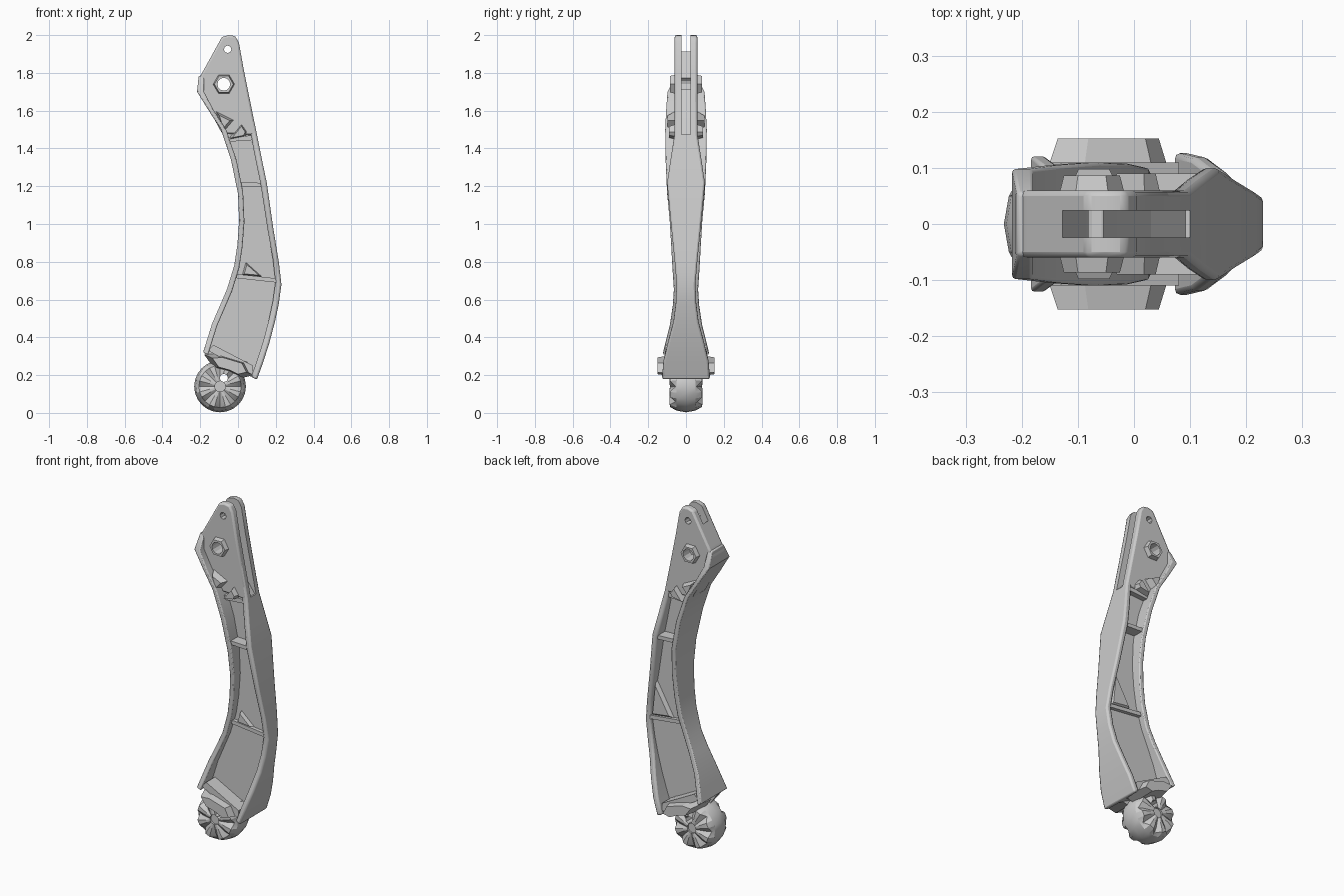
import bpy, bmesh, math
from mathutils import Vector

cube = bpy.data.objects.get("Cube")
if cube:
    bpy.data.objects.remove(cube, do_unlink=True)

grey = bpy.data.materials.new("plain grey")
grey.use_nodes = True
grey.diffuse_color = (0.6, 0.6, 0.6, 1)
grey.node_tree.nodes["Principled BSDF"].inputs["Base Color"].default_value = (0.6, 0.6, 0.6, 1)


def loft(name, rings, bevel=0.0, closed=False, smooth=True):
    """Skin a row of equal rings of points; cap the ends unless closed."""
    bm = bmesh.new()
    vs = [[bm.verts.new(p) for p in r] for r in rings]
    n = len(rings[0])
    for a, b in zip(vs, vs[1:] + (vs[:1] if closed else [])):
        for i in range(n):
            j = (i + 1) % n
            bm.faces.new((a[i], a[j], b[j], b[i]))
    if not closed:
        bm.faces.new(vs[0])
        bm.faces.new(vs[-1])
    bmesh.ops.recalc_face_normals(bm, faces=bm.faces)
    me = bpy.data.meshes.new(name)
    bm.to_mesh(me)
    bm.free()
    me.materials.append(grey)
    ob = bpy.data.objects.new(name, me)
    bpy.context.collection.objects.link(ob)
    if smooth:
        bpy.ops.object.select_all(action='DESELECT')
        ob.select_set(True)
        bpy.context.view_layer.objects.active = ob
        bpy.ops.object.shade_smooth_by_angle(angle=math.radians(30))
    if bevel:
        m = ob.modifiers.new("Soft edges", 'BEVEL')
        m.width, m.segments, m.angle_limit = bevel, 2, math.radians(40)
    return ob


def plate(name, outline, y0, y1, shrink=1.0, **kw):
    """Extrude an x-z outline from y0 to y1, optionally tapered."""
    cx = sum(p[0] for p in outline) / len(outline)
    cz = sum(p[1] for p in outline) / len(outline)
    far = [(cx + (x - cx) * shrink, y1, cz + (z - cz) * shrink) for x, z in outline]
    return loft(name, [[(x, y0, z) for x, z in outline], far], **kw)


def circle(x, z, r, n):
    return [(x + r * math.cos(math.tau * i / n), z + r * math.sin(math.tau * i / n)) for i in range(n)]


def cut(target, cutter):
    cutter.hide_render = True
    cutter.hide_set(True)
    m = target.modifiers.new("Cut", 'BOOLEAN')
    m.operation, m.object, m.solver = 'DIFFERENCE', cutter, 'EXACT'


# Stations up the arm: inner edge, outer edge, half width of each flange
stations = [
    ((-.185, .32), (.10, .175), .122, .127),
    ((-.163, .39), (.134, .27), .105, .119),
    ((-.138, .47), (.166, .37), .085, .095),
    ((-.095, .57), (.195, .48), .07, .066),
    ((-.058, .656), (.216, .577), .064, .054),
    ((-.02, .78), (.23, .68), .072, .05),
    ((-.003, .89), (.216, .80), .078, .06),
    ((.006, 1.02), (.188, .97), .086, .077),
    ((0, 1.16), (.152, 1.22), .10, .10),
    ((-.037, 1.34), (.127, 1.34), .108, .082),
    ((-.09, 1.5), (.10, 1.475), .11, .06),
]


def inward(s, d):
    """Point a distance d in from the inner edge, or from the outer edge if negative."""
    a, b = Vector(s[0]), Vector(s[1])
    return (a if d > 0 else b) + (b - a).normalized() * d


def section(p, q, h):
    return [(p[0], -h, p[1]), (q[0], -h, q[1]), (q[0], h, q[1]), (p[0], h, p[1])]


# Flanges and web of the I-beam, fading into the head at the top
inner = [section(s[0], inward(s, .029), s[2]) for s in stations]
inner += [section((-.155, 1.60), (-.13, 1.605), .105), section((-.217, 1.70), (-.18, 1.70), .098),
          section((-.208, 1.785), (-.18, 1.785), .055)]
loft("inner_flange", inner, bevel=.006)
outer = [section(inward(s, -.034), s[1], s[3]) for s in stations]
outer += [section((.04, 1.65), (.0645, 1.65), .059), section((.01, 1.81), (.031, 1.81), .058)]
outer_flange = loft("outer_flange", outer, bevel=.01)
loft("web", [section(inward(s, .015), inward(s, -.015), .027) for s in stations])

# Fork head with slot and two pin holes
head = plate("fork_head", [(-.085, 1.99), (-.19, 1.80), (-.212, 1.76), (-.212, 1.70), (-.15, 1.6),
                           (-.085, 1.48), (.10, 1.47), (.03, 1.82), (.005, 1.96), (-.015, 1.995), (-.05, 2.0)],
             -.06, .06, bevel=.01)
slot = plate("slot_cutter", [(-.13, 2.1), (-.13, 1.92), (-.085, 1.78), (-.03, 1.66), (.03, 1.56),
                             (.092, 1.475), (.3, 1.475), (.3, 2.1)], -.024, .024, smooth=False)
cut(head, slot)
cut(outer_flange, slot)
cut(head, plate("pivot_cutter", circle(-.075, 1.74, .034, 12), -.2, .2, smooth=False))
cut(head, plate("pin_cutter", circle(-.055, 1.925, .02, 8), -.2, .2, smooth=False))


# Ribs across the pockets
def rib(name, p, q, w, h):
    plate(name, [p, q, (q[0], q[1] + w), (p[0], p[1] + w)], -h, h, smooth=False)


rib("lower_rib", (-.025, .715), (.205, .69), .022, .048)
rib("middle_rib", (.01, 1.20), (.14, 1.195), .022, .09)
rib("upper_rib", (-.055, 1.435), (.092, 1.445), .025, .058)

# Details repeated on both sides
fillets = {"right": [(.02, .73), (.13, .72), (.04, .80)], "left": [(.05, .72), (.20, .70), (.175, .94)]}
for side, s in (("right", -1), ("left", 1)):
    # Hexagonal collar round the pivot hole
    rings = [[(x, s * y, z) for x, z in circle(-.075, 1.74, r, 6)] for r, y in ((.058, .055), (.05, .086))]
    collar = loft(side + "_pivot_collar", rings, smooth=False)
    cut(collar, bpy.data.objects["pivot_cutter"])
    # Gussets between head and inner flange
    plate(side + "_upper_gusset", [(-.12, 1.6), (-.08, 1.48), (-.02, 1.55)], s * .05, s * .098, .55, smooth=False)
    plate(side + "_lower_gusset", [(-.06, 1.44), (.04, 1.46), (.055, 1.49), (.02, 1.54)],
          s * .02, s * .09, .6, smooth=False)
    # Corner fillet above the lower rib
    plate(side + "_rib_fillet", fillets[side], s * .02, s * .05, .7, smooth=False)
    # Axle lug over the wheel
    plate(side + "_axle_lug", [(-.18, .31), (-.10, .315), (.05, .27), (.085, .20), (.02, .185),
                               (-.04, .215), (-.13, .24)], s * .02, s * .152, .68, smooth=False)

# End block closing the arm above the wheel
plate("end_block", [(-.16, .33), (-.13, .36), (.08, .25), (.08, .20)], -.11, .11, smooth=False)

# Wheel: rounded tread, faces with alternating pleats
cx, cz, n = -.095, .14, 24
profile = [(.028, -.085, 0), (.085, -.088, .018), (.112, -.085, .03), (.128, -.05, 0), (.137, 0, 0),
           (.128, .05, 0), (.112, .085, -.03), (.085, .088, -.018), (.028, .085, 0)]
wheel_rings = []
for i in range(n):
    a = math.tau * i / n
    wheel_rings.append([(cx + r * math.cos(a), y + (k if i % 3 == 0 else 0), cz + r * math.sin(a))
                        for r, y, k in profile])
wheel = loft("wheel", wheel_rings, closed=True)
# Axle core filling the hub
hub = plate("wheel_hub", circle(cx, cz, .03, 12), -.075, .075)
hole = plate("wheel_hole_cutter", circle(-.075, .185, .022, 8), -.2, .2, smooth=False)
cut(wheel, hole)
cut(hub, hole)
